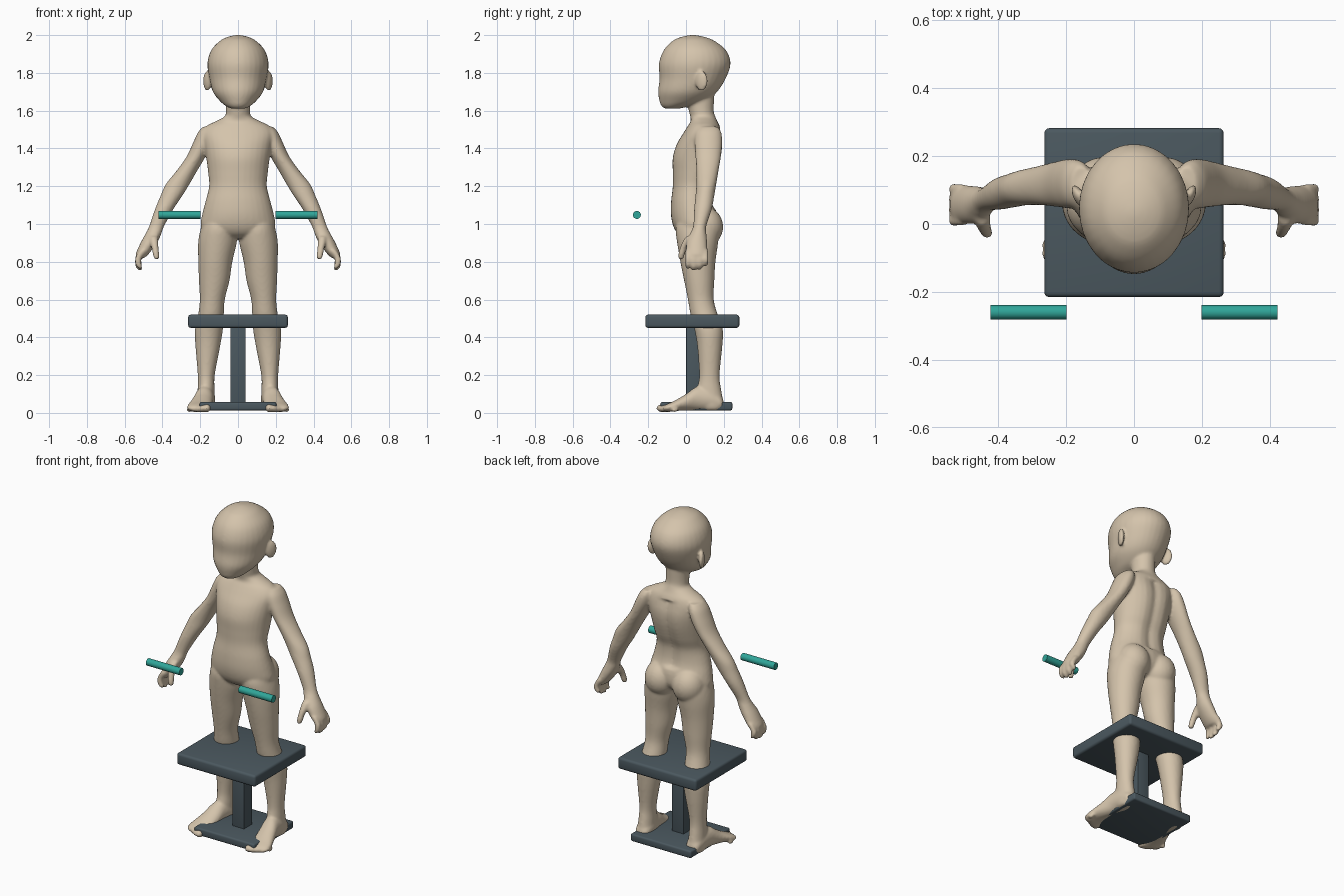
import bpy, bmesh, math
from mathutils import Matrix, Vector

if "Cube" in bpy.data.objects:
    bpy.data.objects.remove(bpy.data.objects["Cube"], do_unlink=True)


def material(name, rgb):
    m = bpy.data.materials.new(name)
    m.use_nodes = True
    m.diffuse_color = (*rgb, 1)
    m.node_tree.nodes["Principled BSDF"].inputs["Base Color"].default_value = (*rgb, 1)
    return m


skin = material("warm beige", (0.66, 0.55, 0.41))
slate = material("slate grey", (0.07, 0.098, 0.115))
teal = material("teal", (0.03, 0.38, 0.32))


def finish(name, bm, mat):
    bmesh.ops.recalc_face_normals(bm, faces=bm.faces)
    mesh = bpy.data.meshes.new(name)
    bm.to_mesh(mesh)
    bm.free()
    mesh.materials.append(mat)
    ob = bpy.data.objects.new(name, mesh)
    bpy.context.collection.objects.link(ob)
    bpy.ops.object.select_all(action="DESELECT")
    bpy.context.view_layer.objects.active = ob
    ob.select_set(True)
    return ob


def spline(rings, steps=5):
    """Smooth in-between values for a list of ring settings."""
    out = []
    for i in range(len(rings) - 1):
        a, b, c, d = (rings[min(max(k, 0), len(rings) - 1)] for k in range(i - 1, i + 3))
        for s in range(steps):
            t = s / steps
            out.append([q + t / 2 * (r - p + t * (2 * p - 5 * q + 4 * r - w + t * (3 * (q - r) + w - p)))
                        for p, q, r, w in zip(a, b, c, d)])
    return out + [rings[-1]]


def loft(bm, rings, side=1, along_y=False, n=32):
    """Rings are (position, centre x, half width, low, high), stacked up z or along y."""
    loops = []
    for pos, cx, rx, lo, hi in spline(rings):
        loop = []
        for k in range(n):
            a = math.tau * k / n
            x = side * (cx + rx * math.cos(a))
            h = (lo + hi) / 2 + (hi - lo) / 2 * math.sin(a)
            loop.append(bm.verts.new((x, pos, h) if along_y else (x, h, pos)))
        loops.append(loop)
    for p, q in zip(loops, loops[1:]):
        for k in range(n):
            bm.faces.new((p[k], p[k - 1], q[k - 1], q[k]))
    bm.faces.new(loops[0])
    bm.faces.new(loops[-1][::-1])
    return [v for loop in loops for v in loop]


def ball(bm, centre, radii, turn=0):
    m = Matrix.Translation(centre) @ Matrix.Rotation(turn, 4, "Z") @ Matrix.Diagonal((*radii, 1))
    bmesh.ops.create_uvsphere(bm, u_segments=24, v_segments=16, radius=1, matrix=m)


body = bmesh.new()

# Head
loft(body, [(1.612, 0, .04, -.115, -.03), (1.625, 0, .065, -.13, .02), (1.65, 0, .095, -.14, .1),
            (1.7, 0, .133, -.148, .165), (1.77, 0, .151, -.14, .21), (1.85, 0, .162, -.143, .236),
            (1.92, 0, .142, -.118, .212), (1.97, 0, .095, -.07, .15), (1.99, 0, .056, -.025, .1),
            (2.0, 0, .015, .02, .05)])

# Neck and torso, with a shallow furrow down the spine
torso = loft(body, [(1.68, 0, .065, .0, .15), (1.6, 0, .064, .015, .147), (1.57, 0, .07, .022, .155),
                    (1.545, 0, .115, .025, .165), (1.52, 0, .165, .01, .178), (1.48, 0, .19, -.015, .19),
                    (1.42, 0, .18, -.05, .2), (1.35, 0, .168, -.07, .193), (1.27, 0, .158, -.07, .17),
                    (1.2, 0, .153, -.07, .145), (1.12, 0, .172, -.079, .145), (1.05, 0, .19, -.08, .165),
                    (.99, 0, .198, -.068, .165), (.95, 0, .17, -.045, .14), (.925, 0, .09, -.01, .1)])
for v in torso:
    if v.co.y > .1 and 1.08 < v.co.z < 1.5:
        v.co.y -= .018 * math.exp(-(v.co.x / .035) ** 2)

for s in (1, -1):
    # Ear and buttock
    ball(body, (s * .163, .082, 1.757), (.016, .036, .054), s * -.45)
    ball(body, (s * .092, .1, .985), (.094, .097, .105))

    # Arm, wrist and palm
    loft(body, [(1.515, .155, .03, .07, .17), (1.485, .167, .045, .05, .187), (1.43, .187, .051, .045, .192),
                (1.355, .223, .05, .05, .185), (1.28, .272, .055, .055, .172), (1.21, .32, .063, .055, .16),
                (1.15, .352, .058, .05, .15), (1.08, .39, .049, .043, .137), (.99, .43, .04, .038, .108),
                (.95, .447, .042, .022, .108), (.91, .467, .044, .004, .112), (.87, .49, .04, .0, .113),
                (.84, .508, .034, .0, .112), (.82, .517, .022, .008, .104)], s)

    # Fingers
    for i in range(4):
        y = .01 + .031 * i
        tip = (.762, .752, .757, .775)[i]
        r = .0165
        loft(body, [(.86, .505, r, y - r, y + r), (.82, .528, r, y - r, y + r),
                    (tip + .025, .527, r, y - r, y + r), (tip + .008, .519, .013, y - .013, y + .013),
                    (tip, .516, .006, y - .006, y + .006)], s, n=16)

    # Thumb
    loft(body, [(.935, .447, .024, .0, .055), (.9, .443, .022, -.022, .025), (.86, .437, .018, -.037, .001),
                (.825, .432, .016, -.042, -.01), (.812, .43, .008, -.036, -.018)], s, n=16)

    # Leg
    loft(body, [(1.02, .1, .085, -.045, .15), (.97, .103, .096, -.055, .175), (.9, .109, .102, -.047, .17),
                (.8, .12, .09, -.03, .156), (.7, .126, .081, -.01, .15), (.6, .136, .066, .01, .147),
                (.52, .143, .068, .024, .168), (.44, .154, .074, .045, .195), (.35, .16, .065, .06, .192),
                (.2, .168, .045, .07, .178), (.12, .169, .045, .06, .187), (.04, .17, .047, .07, .2),
                (.014, .17, .035, .085, .19)], s)

    # Foot and toes
    loft(body, [(.2, .17, .02, .025, .06), (.185, .17, .04, .014, .09), (.13, .17, .05, .011, .13),
                (.06, .178, .05, .012, .14), (.0, .19, .056, .012, .1), (-.06, .204, .063, .01, .065),
                (-.1, .21, .06, .006, .047), (-.12, .206, .045, .01, .035)], s, along_y=True)
    for i in range(5):
        r = .022 - .002 * i
        ball(body, (s * (.165 + .023 * i), -.125 + .004 * i * i, .003 + r), (r, r * 1.5, r))

# Fuse the body into one soft surface
figure = finish("body", body, skin)
remesh = figure.modifiers.new("fuse", "REMESH")
remesh.mode = "VOXEL"
remesh.voxel_size = .0075
remesh.use_smooth_shade = True
soft = figure.modifiers.new("soften", "SMOOTH")
soft.factor = .5
soft.iterations = 7
for name in ("fuse", "soften"):
    bpy.ops.object.modifier_apply(modifier=name)
bpy.ops.object.shade_smooth()


def box(name, low, high, bevel):
    bm = bmesh.new()
    low, high = Vector(low), Vector(high)
    bmesh.ops.create_cube(bm, size=1, matrix=Matrix.Translation((low + high) / 2)
                          @ Matrix.Diagonal((*(high - low), 1)))
    ob = finish(name, bm, slate)
    mod = ob.modifiers.new("rounded", "BEVEL")
    mod.width = bevel
    mod.segments = 3
    bpy.ops.object.modifier_apply(modifier="rounded")
    bpy.ops.object.shade_smooth_by_angle(angle=math.radians(35))


# Stool
box("seat", (-.264, -.215, .45), (.264, .282, .52), .014)
box("column", (-.04, 0, .05), (.04, .08, .46), .004)
box("base_plate", (-.203, -.135, .013), (.203, .245, .058), .01)

# Hand grips
for s, name in ((1, "left_grip"), (-1, "right_grip")):
    bm = bmesh.new()
    bmesh.ops.create_cone(bm, cap_ends=True, segments=24, radius1=.021, radius2=.021, depth=.224,
                          matrix=Matrix.Translation((s * .31, -.26, 1.048)) @ Matrix.Rotation(math.pi / 2, 4, "Y"))
    finish(name, bm, teal)
    bpy.ops.object.shade_smooth_by_angle(angle=math.radians(35))
